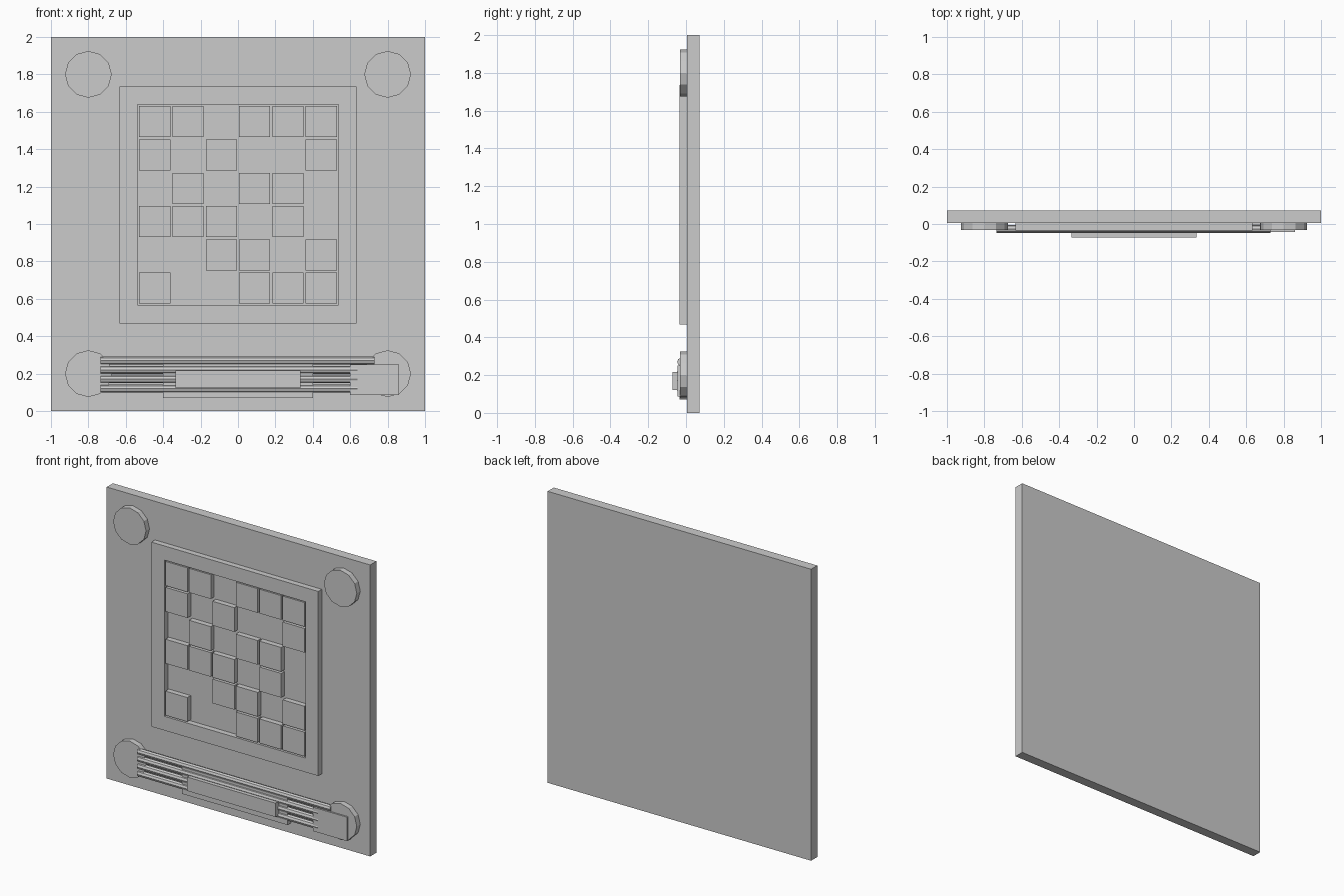
import bpy, math

if "Cube" in bpy.data.objects:
    bpy.data.objects.remove(bpy.data.objects["Cube"])

PLATE_FRONT = 0.005


def box(name, x0, x1, y0, y1, z0, z1):
    bpy.ops.mesh.primitive_cube_add(size=1, location=((x0 + x1) / 2, (y0 + y1) / 2, (z0 + z1) / 2))
    ob = bpy.context.object
    ob.name = name
    ob.scale = (x1 - x0, y1 - y0, z1 - z0)
    bpy.ops.object.transform_apply(location=False, rotation=False, scale=True)
    return ob


def cylinder(name, sides, r, depth, loc, rot):
    bpy.ops.mesh.primitive_cylinder_add(vertices=sides, radius=r, depth=depth, location=loc, rotation=rot)
    bpy.context.object.name = name
    return bpy.context.object


# Square back panel
box("back_panel", -1, 1, PLATE_FRONT, 0.072, 0, 2)

# Twelve-sided corner discs
for x in (-0.8, 0.8):
    for z in (0.2, 1.8):
        cylinder("corner_disc", 12, 0.125, 0.04, (x, -0.013, z), (math.pi / 2, 0, 0))

# Raised square frame, one mesh with an open middle
ZC, OUTER, INNER = 1.102, 0.633, 0.536
corners = [(-1, -1), (1, -1), (1, 1), (-1, 1)]
verts = [(sx * s, y, ZC + sz * s) for y in (-0.034, PLATE_FRONT)
         for s in (OUTER, INNER) for sx, sz in corners]
faces = []
for i in range(4):
    j = (i + 1) % 4
    faces += [(i, j, 4 + j, 4 + i), (8 + j, 8 + i, 12 + i, 12 + j),
              (j, i, 8 + i, 8 + j), (4 + i, 4 + j, 12 + j, 12 + i)]
mesh = bpy.data.meshes.new("square_frame")
mesh.from_pydata(verts, [], faces)
bpy.context.collection.objects.link(bpy.data.objects.new("square_frame", mesh))

# Tiles inside the frame
PITCH, HALF = 0.178, 0.083
pattern = ["110111", "101001", "010110", "111010", "001101", "100111"]
for r, row in enumerate(pattern):
    for c, on in enumerate(row):
        if on == "1":
            x, z = (c - 2.5) * PITCH, ZC + (2.5 - r) * PITCH
            box("tile", x - HALF, x + HALF, -0.032, PLATE_FRONT, z - HALF, z + HALF)

# Horizontal rods, the top one longest
for z, end in ((0.27, 0.73), (0.22, 0.64), (0.17, 0.64), (0.12, 0.64)):
    rod = cylinder("rod", 8, 0.021, end + 0.735, ((end - 0.735) / 2, -0.026, z), (0, math.pi / 2, 0))

# Rod backing, central clamp and end block
box("rod_backing", -0.4, 0.4, -0.034, PLATE_FRONT, 0.07, 0.255)
box("rod_clamp", -0.335, 0.335, -0.072, -0.02, 0.122, 0.217)
box("end_block", 0.6, 0.86, -0.044, PLATE_FRONT, 0.086, 0.25)
